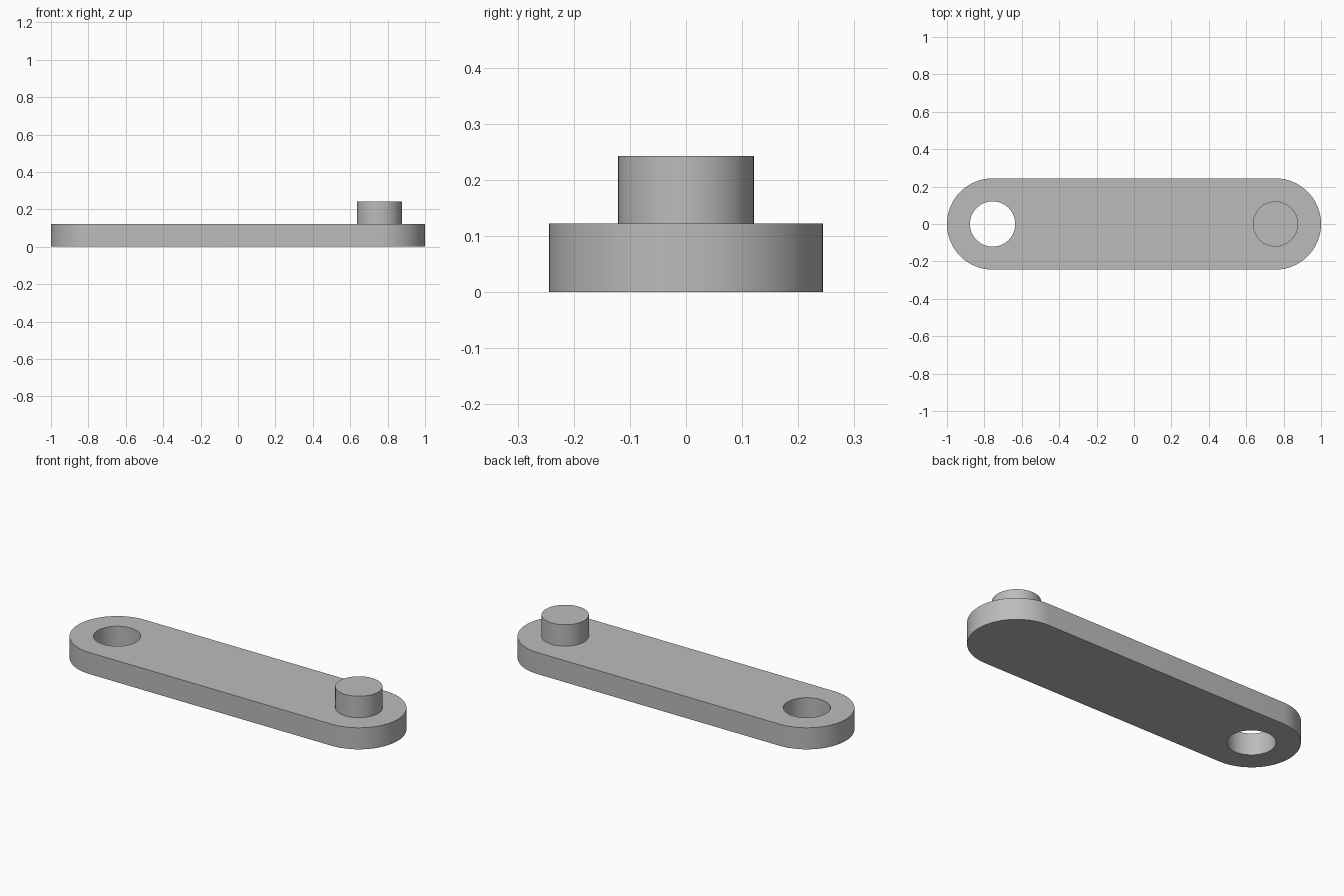
import bpy, bmesh
from math import pi, cos, sin, radians

if "Cube" in bpy.data.objects:
    bpy.data.objects.remove(bpy.data.objects["Cube"], do_unlink=True)

END_X = 0.756      # distance of each rounded end's centre from the middle
END_R = 0.244      # radius of the rounded ends
THICK = 0.122      # bar thickness
PEG_R = 0.121
PEG_TOP = 0.243
STEPS = 32         # segments per half circle

grey = bpy.data.materials.new("plain grey")
grey.use_nodes = True
colour = (0.5, 0.5, 0.5, 1)
grey.diffuse_color = colour
grey.node_tree.nodes["Principled BSDF"].inputs["Base Color"].default_value = colour


def arc(cx, radius, start, sweep, steps):
    return [(cx + radius * cos(start + sweep * i / steps),
             radius * sin(start + sweep * i / steps)) for i in range(steps + 1)]


def prism(name, outline, bottom, top):
    """Extrude a flat outline from one height to another."""
    bm = bmesh.new()
    face = bm.faces.new([bm.verts.new((x, y, bottom)) for x, y in outline])
    grown = bmesh.ops.extrude_face_region(bm, geom=[face], use_keep_orig=True)
    for v in grown["geom"]:
        if isinstance(v, bmesh.types.BMVert):
            v.co.z = top
    bmesh.ops.recalc_face_normals(bm, faces=bm.faces)
    mesh = bpy.data.meshes.new(name)
    bm.to_mesh(mesh)
    bm.free()
    mesh.materials.append(grey)
    obj = bpy.data.objects.new(name, mesh)
    bpy.context.collection.objects.link(obj)
    return obj


def circle(cx, radius):
    return arc(cx, radius, 0, 2 * pi, 2 * STEPS)[:-1]


# Bar with two rounded ends
stadium = arc(END_X, END_R, -pi / 2, pi, STEPS) + arc(-END_X, END_R, pi / 2, pi, STEPS)
bar = prism("link_bar", stadium, 0, THICK)

# Through hole at the right end
cutter = prism("hole_cutter", circle(-END_X, PEG_R), -THICK, 2 * THICK)
cutter.hide_render = True
cut = bar.modifiers.new("hole", "BOOLEAN")
cut.operation = "DIFFERENCE"
cut.solver = "EXACT"
cut.object = cutter
bpy.context.view_layer.objects.active = bar
bpy.ops.object.modifier_apply(modifier=cut.name)
bpy.data.objects.remove(cutter, do_unlink=True)

# Peg at the left end
peg = prism("peg", circle(END_X, PEG_R), THICK, PEG_TOP)

# Smooth round walls, crisp rims
for obj in (bar, peg):
    bpy.ops.object.select_all(action="DESELECT")
    obj.select_set(True)
    bpy.context.view_layer.objects.active = obj
    bpy.ops.object.shade_smooth_by_angle(angle=radians(30))
